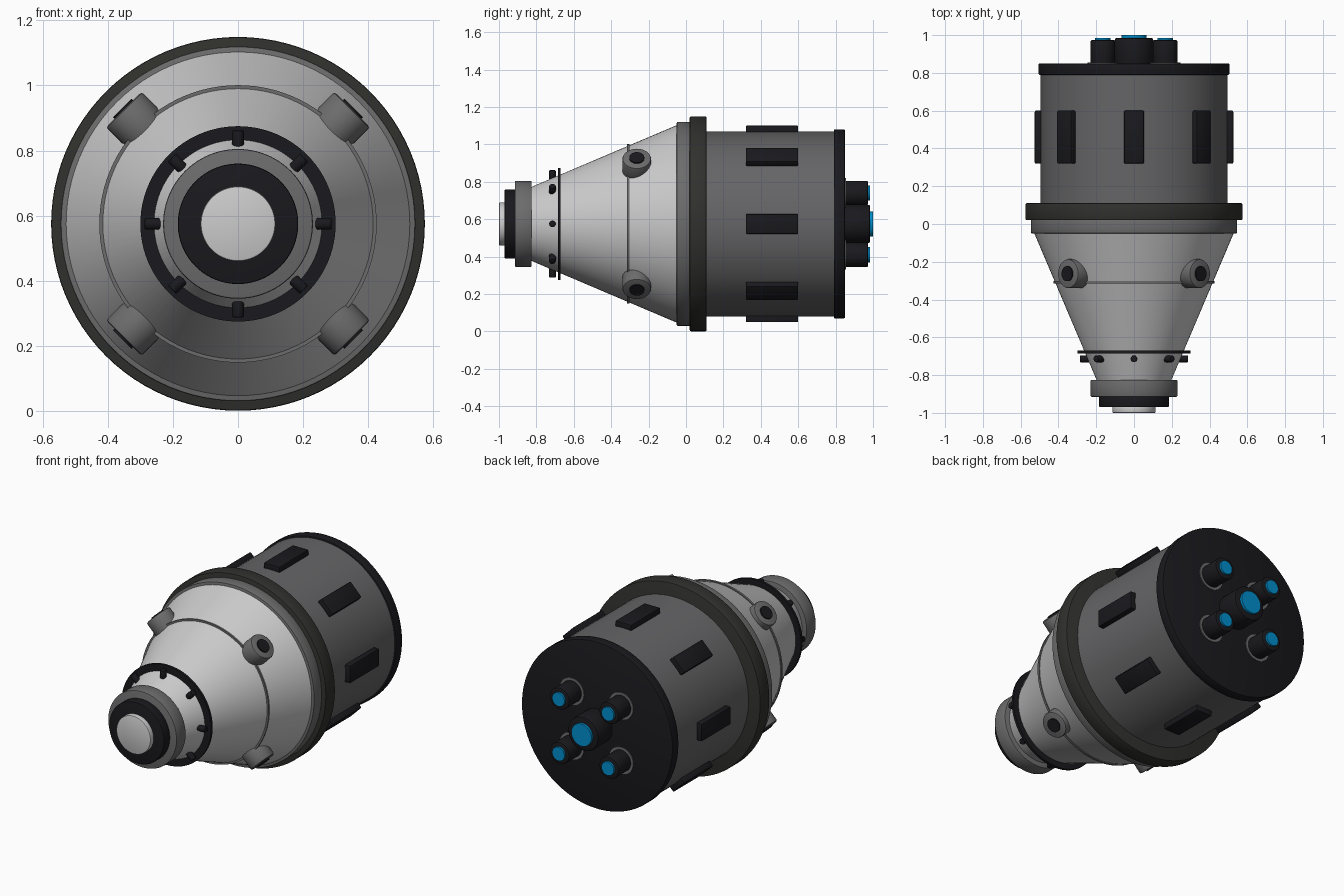
import bpy, bmesh, math
from mathutils import Matrix, Vector

if "Cube" in bpy.data.objects:
    bpy.data.objects.remove(bpy.data.objects["Cube"])

AXIS_Z = 0.575
TO_Y = Matrix.Rotation(-math.pi / 2, 4, 'X')   # local z -> world +y


def material(name, c):
    m = bpy.data.materials.new(name)
    m.diffuse_color = (*c, 1)
    m.use_nodes = True
    m.node_tree.nodes["Principled BSDF"].inputs["Base Color"].default_value = m.diffuse_color
    return m


LIGHT = material("light_grey", (0.56, 0.56, 0.56))
MID = material("mid_grey", (0.15, 0.15, 0.15))
HULL = material("hull_grey", (0.13, 0.13, 0.135))
RIM = material("rim_dark", (0.03, 0.03, 0.027))
BLACK = material("near_black", (0.01, 0.01, 0.013))
BLUE = material("glow_blue", (0.0, 0.27, 0.6))


def finish(name, bm, mat):
    bmesh.ops.recalc_face_normals(bm, faces=bm.faces[:])
    me = bpy.data.meshes.new(name)
    bm.to_mesh(me)
    bm.free()
    me.materials.append(mat)
    ob = bpy.data.objects.new(name, me)
    bpy.context.collection.objects.link(ob)
    bpy.context.view_layer.objects.active = ob
    bpy.ops.object.select_all(action='DESELECT')
    ob.select_set(True)
    bpy.ops.object.shade_smooth_by_angle(angle=math.radians(35))
    return ob


def bevel_sharp(bm, width):
    if width:
        edges = [e for e in bm.edges if e.calc_face_angle(0) > math.radians(60)]
        bmesh.ops.bevel(bm, geom=edges, offset=width, segments=2, profile=0.5, affect='EDGES')


def drum(name, y0, y1, r0, mat, r1=None, x=0, z=0, bevel=0.006, seg=96):
    """Round part along y, offset (x, z) from the main axis."""
    bm = bmesh.new()
    bmesh.ops.create_cone(bm, cap_ends=True, segments=seg, radius1=r0,
                          radius2=r0 if r1 is None else r1, depth=y1 - y0)
    bevel_sharp(bm, bevel)
    bm.transform(Matrix.Translation((x, (y0 + y1) / 2, AXIS_Z + z)) @ TO_Y)
    return finish(name, bm, mat)


def band(name, y0, y1, r_in, r_out, mat, x=0, z=0, seg=96):
    """Thin flat ring around y."""
    bm = bmesh.new()
    rows = []
    for i in range(seg):
        a = 2 * math.pi * i / seg
        c, s = math.cos(a), math.sin(a)
        rows.append([bm.verts.new((x + r * c, y, AXIS_Z + z + r * s))
                     for r, y in ((r_in, y0), (r_out, y0), (r_out, y1), (r_in, y1))])
    for i in range(seg):
        p, q = rows[i], rows[(i + 1) % seg]
        for k in range(4):
            n = (k + 1) % 4
            bm.faces.new((p[k], q[k], q[n], p[n]))
    return finish(name, bm, mat)


def radial(angle, r, y):
    """Frame whose local z points outward and local y runs along the hull."""
    return (Matrix.Translation((0, y, AXIS_Z)) @ Matrix.Rotation(angle, 4, 'Y')
            @ Matrix.Translation((0, 0, r)))


def stud(name, angle, y, r0, r1, radius, mat, bevel, seg):
    bm = bmesh.new()
    bmesh.ops.create_cone(bm, cap_ends=True, segments=seg, radius1=radius,
                          radius2=radius, depth=r1 - r0)
    bevel_sharp(bm, bevel)
    bm.transform(radial(angle, (r0 + r1) / 2, y))
    finish(name, bm, mat)


# Nose: docking port
drum("port_hatch", -1.0, -0.96, 0.115, LIGHT)
drum("port_ring", -0.97, -0.91, 0.185, BLACK)
drum("port_collar", -0.915, -0.825, 0.23, MID)

# Conical cabin with its seam rings
drum("cabin_cone", -0.84, -0.04, 0.192, LIGHT, r1=0.532, bevel=0)
band("nose_seam_ring", -0.685, -0.67, 0.24, 0.30, BLACK)
band("cabin_seam_ring", -0.315, -0.303, 0.40, 0.426, MID)

# Joint between cabin and service hull
drum("cabin_flange", -0.05, 0.03, 0.545, MID)
drum("joint_rim", 0.02, 0.11, 0.574, RIM)

# Service hull and back plate
drum("service_hull", 0.08, 0.82, 0.495, HULL, bevel=0)
drum("back_plate", 0.79, 0.85, 0.505, BLACK)

# Eight hull panels and eight nose latches
for i in range(8):
    a = i * math.pi / 4
    bm = bmesh.new()
    bmesh.ops.create_cube(bm, size=1)
    bmesh.ops.scale(bm, vec=Vector((0.106, 0.28, 0.045)), verts=bm.verts[:])
    bevel_sharp(bm, 0.006)
    bm.transform(radial(a, 0.503, 0.46))
    finish(f"hull_panel_{i + 1}", bm, BLACK)
    stud(f"nose_latch_{i + 1}", a, -0.714, 0.235, 0.287, 0.018, BLACK, 0.004, 16)

# Four side pods with dark nozzles, four corner engines
for i in range(4):
    a = (i + 0.5) * math.pi / 2
    stud(f"side_pod_{i + 1}", a, -0.263, 0.38, 0.496, 0.077, MID, 0.008, 32)
    stud(f"pod_nozzle_{i + 1}", a, -0.263, 0.47, 0.503, 0.04, BLACK, 0, 32)
    x = 0.165 * (1 if i < 2 else -1)
    z = 0.165 * (1 if i in (0, 3) else -1)
    band(f"engine_base_ring_{i + 1}", 0.845, 0.855, 0.06, 0.08, MID, x, z, 48)
    drum(f"corner_engine_{i + 1}", 0.84, 0.973, 0.065, BLACK, x=x, z=z, seg=32)
    drum(f"corner_glow_{i + 1}", 0.965, 0.985, 0.041, BLUE, x=x, z=z, bevel=0, seg=32)

# Main engine
drum("main_engine", 0.84, 0.985, 0.102, BLACK, bevel=0.01, seg=48)
drum("main_glow", 0.975, 1.0, 0.067, BLUE, bevel=0, seg=48)
